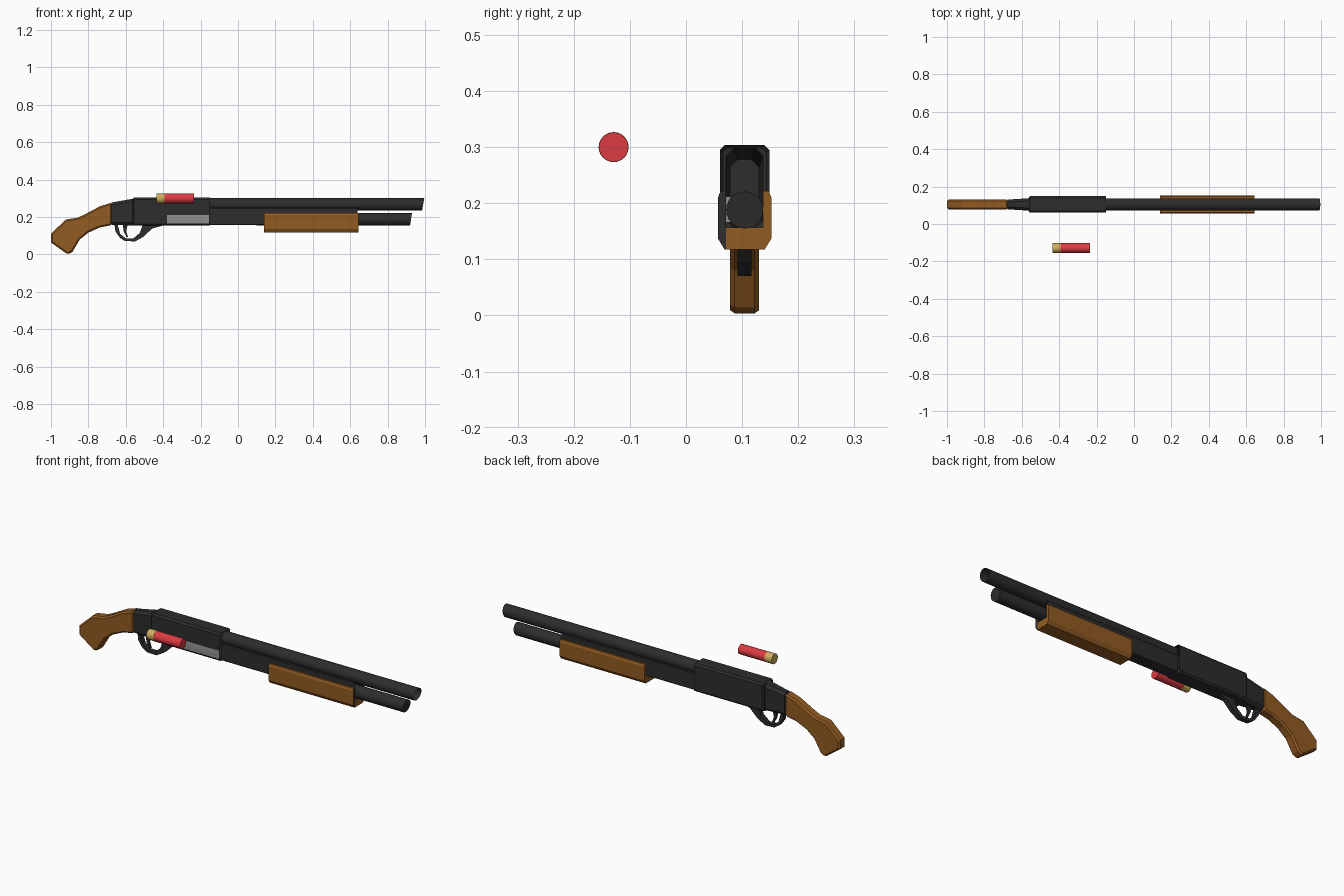
import bpy, bmesh, math
from mathutils import Vector

CY = 0.1045  # centre plane of the gun

if "Cube" in bpy.data.objects:
    bpy.data.objects.remove(bpy.data.objects["Cube"])


def material(name, r, g, b):
    m = bpy.data.materials.new(name)
    m.use_nodes = True
    m.diffuse_color = (r, g, b, 1)
    m.node_tree.nodes["Principled BSDF"].inputs["Base Color"].default_value = (r, g, b, 1)
    return m


charcoal = material("charcoal_metal", 0.026, 0.026, 0.026)
wood = material("brown_wood", 0.29, 0.105, 0.016)
red = material("red_plastic", 0.72, 0.045, 0.055)
brass = material("brass", 0.62, 0.42, 0.11)
steel = material("grey_steel", 0.27, 0.27, 0.27)


def finish(bm, name, *mats, smooth=False):
    bmesh.ops.recalc_face_normals(bm, faces=bm.faces)
    me = bpy.data.meshes.new(name)
    bm.to_mesh(me)
    bm.free()
    for m in mats:
        me.materials.append(m)
    ob = bpy.data.objects.new(name, me)
    bpy.context.collection.objects.link(ob)
    if smooth:
        bpy.ops.object.select_all(action='DESELECT')
        ob.select_set(True)
        bpy.context.view_layer.objects.active = ob
        bpy.ops.object.shade_smooth_by_angle(angle=math.radians(30))
    return ob


def loft(sections, start=True, end=True):
    """Skin equal-length closed rings of points, with optional end caps."""
    bm = bmesh.new()
    rings = [[bm.verts.new(p) for p in s] for s in sections]
    for a, b in zip(rings, rings[1:]):
        for i in range(len(a)):
            j = (i + 1) % len(a)
            bm.faces.new((a[i], a[j], b[j], b[i]))
    if start:
        bm.faces.new(rings[0])
    if end:
        bm.faces.new(rings[-1])
    return bm


def box_ring(x, half, z0, z1, c):
    """Rectangle with cut corners across the barrel axis."""
    h = half
    pts = [(-h, z0 + c), (-h + c, z0), (h - c, z0), (h, z0 + c),
           (h, z1 - c), (h - c, z1), (-h + c, z1), (-h, z1 - c)]
    return [(x, CY + y, z) for y, z in pts]


def tube(name, x0, x1, y, z, r, mat, slant=0.0, start=True, end=True):
    angles = [math.tau * i / 24 for i in range(24)]
    rings = [[(x + s * math.sin(a), y + r * math.cos(a), z + r * math.sin(a)) for a in angles]
             for x, s in ((x0, 0), (x1, slant))]
    return finish(loft(rings, start, end), name, mat, smooth=True)


def plate(name, outline, half, mat, bevel=0.0):
    """Side outline in x, z given thickness either side of the centre plane."""
    bm = loft([[(x, CY + s * half, z) for x, z in outline] for s in (-1, 1)])
    ob = finish(bm, name, mat)
    if bevel:
        mod = ob.modifiers.new("soft_edges", 'BEVEL')
        mod.width = bevel
        mod.segments = 1
        mod.limit_method = 'ANGLE'
        mod.angle_limit = math.radians(50)
    return ob


# Receiver and tang: one open-fronted shell with an ejection port
bm = loft([box_ring(-0.15, 0.044, 0.155, 0.304, 0.009),
           box_ring(-0.555, 0.044, 0.155, 0.304, 0.009),
           box_ring(-0.562, 0.039, 0.156, 0.299, 0.009),
           box_ring(-0.563, 0.033, 0.156, 0.298, 0.014),
           box_ring(-0.675, 0.026, 0.157, 0.278, 0.014)], start=False)
port = (-0.38, -0.156, 0.166, 0.212)
for k, value in enumerate(port):
    axis = Vector((1, 0, 0)) if k < 2 else Vector((0, 0, 1))
    bmesh.ops.bisect_plane(bm, geom=bm.verts[:] + bm.edges[:] + bm.faces[:],
                           plane_co=axis * value, plane_no=axis)
hole = []
for f in bm.faces:
    c = f.calc_center_median()
    if c.y < CY - 0.04 and port[0] < c.x < port[1] and port[2] < c.z < port[3]:
        hole.append(f)
bmesh.ops.delete(bm, geom=hole, context='FACES')
finish(bm, "receiver", charcoal)

# Bolt seen through the port
finish(loft([[(x, CY + y, z) for y, z in
              ((-0.043, 0.166), (-0.025, 0.166), (-0.025, 0.212), (-0.041, 0.212), (-0.043, 0.19))]
             for x in (-0.38, -0.156)]), "bolt", steel)

# Barrel, magazine and the housing joining them
tube("barrel", -0.15, 0.99, CY, 0.268, 0.033, charcoal, slant=0.006, start=False, end=False)
tube("magazine_tube", 0.1, 0.925, CY, 0.188, 0.033, charcoal, slant=0.005)
finish(loft([box_ring(x, 0.033, 0.157, 0.25, 0.004) for x in (-0.15, 0.64)],
            start=False, end=False), "magazine_housing", charcoal)

# Sliding fore-end: U-shaped wooden sleeve
half_u = [(0.033, 0.157), (0.033, 0.222), (0.043, 0.222), (0.0475, 0.21),
          (0.0475, 0.137), (0.036, 0.118)]
u_shape = half_u + [(-y, z) for y, z in reversed(half_u)]
bm = loft([[(x, CY + y, z) for y, z in u_shape] for x in (0.14, 0.643)])
bmesh.ops.bisect_plane(bm, geom=bm.verts[:] + bm.edges[:] + bm.faces[:],
                       plane_co=(0, CY - 0.0335, 0), plane_no=(0, 1, 0))
for f in bm.faces:
    c = f.calc_center_median()
    if c.x > 0.642 and c.y < CY - 0.0335:
        f.material_index = 1
finish(bm, "fore_end", wood, charcoal)

# Pistol-grip stock
plate("stock", [(-0.675, 0.278), (-0.74, 0.257), (-0.82, 0.214), (-0.857, 0.197),
                (-0.92, 0.187), (-1.0, 0.112), (-1.0, 0.064), (-0.91, 0.0),
                (-0.885, 0.014), (-0.846, 0.08), (-0.80, 0.117), (-0.74, 0.144),
                (-0.675, 0.157)], 0.026, wood, bevel=0.008)
bpy.data.objects["stock"].modifiers["soft_edges"].angle_limit = math.radians(60)

# Trigger guard and trigger
plate("trigger_guard", [(-0.66, 0.158), (-0.655, 0.122), (-0.632, 0.09), (-0.605, 0.072),
                        (-0.55, 0.07), (-0.505, 0.095), (-0.46, 0.138), (-0.39, 0.158),
                        (-0.51, 0.158), (-0.525, 0.115), (-0.56, 0.085), (-0.6, 0.086),
                        (-0.63, 0.11), (-0.643, 0.158)], 0.0125, charcoal)
plate("trigger", [(-0.615, 0.16), (-0.612, 0.125), (-0.595, 0.092), (-0.588, 0.095),
                  (-0.598, 0.125), (-0.59, 0.16)], 0.006, charcoal)

# Loose cartridge
tube("cartridge_base", -0.435, -0.392, -0.129, 0.3, 0.0268, brass)
tube("cartridge_hull", -0.392, -0.235, -0.129, 0.3, 0.0262, red)
